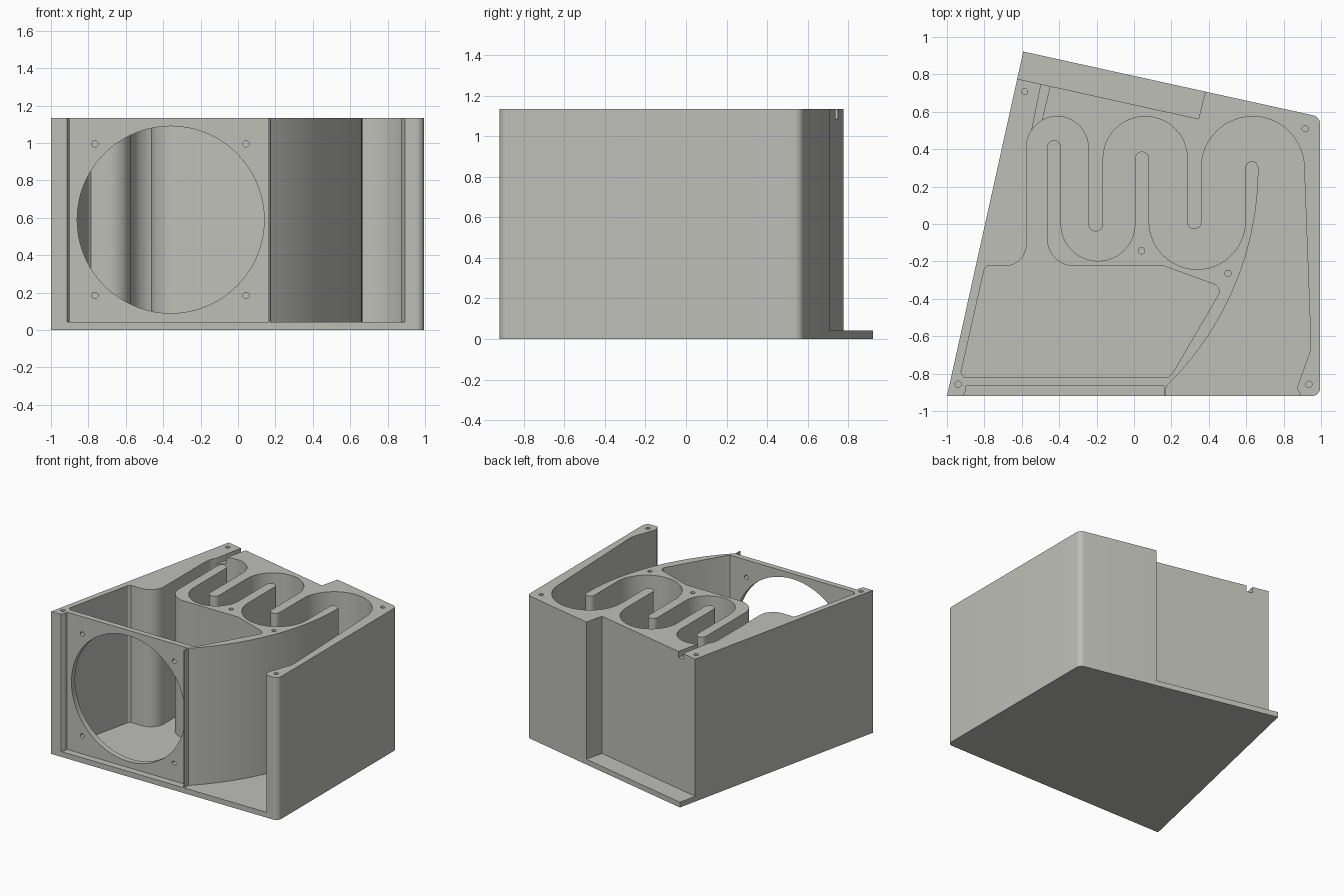
import bpy, bmesh, math
from mathutils import Matrix

if "Cube" in bpy.data.objects:
    bpy.data.objects.remove(bpy.data.objects["Cube"])

TOP, FLOOR = 1.133, 0.042

plastic = bpy.data.materials.new("light warm grey")
plastic.diffuse_color = (0.52, 0.52, 0.485, 1)
plastic.use_nodes = True
plastic.node_tree.nodes["Principled BSDF"].inputs["Base Color"].default_value = plastic.diffuse_color


def arc(cx, cy, r, a0, a1, n=24):
    """Points along an arc, angles in degrees."""
    return [(cx + r * math.cos(math.radians(a0 + (a1 - a0) * i / n)),
             cy + r * math.sin(math.radians(a0 + (a1 - a0) * i / n))) for i in range(n + 1)]


def add_object(name, bm):
    bmesh.ops.recalc_face_normals(bm, faces=bm.faces)
    me = bpy.data.meshes.new(name)
    bm.to_mesh(me)
    bm.free()
    me.materials.append(plastic)
    ob = bpy.data.objects.new(name, me)
    bpy.context.collection.objects.link(ob)
    return ob


def prism(name, outline, z0, z1):
    """Extrude a flat outline between two heights."""
    bm = bmesh.new()
    low = [bm.verts.new((x, y, z0)) for x, y in outline]
    high = [bm.verts.new((x, y, z1)) for x, y in outline]
    bm.faces.new(low)
    bm.faces.new(high)
    for i in range(len(low)):
        j = (i + 1) % len(low)
        bm.faces.new((low[i], low[j], high[j], high[i]))
    return add_object(name, bm)


def cylinder(name, centre, r, depth, along_y=False, n=24):
    bm = bmesh.new()
    m = Matrix.Translation(centre)
    if along_y:
        m = m @ Matrix.Rotation(math.pi / 2, 4, 'X')
    bmesh.ops.create_cone(bm, cap_ends=True, segments=n, radius1=r, radius2=r,
                          depth=depth, matrix=m)
    return add_object(name, bm)


def cut(body, cutter):
    cutter.hide_render = True
    mod = body.modifiers.new("cut", 'BOOLEAN')
    mod.operation = 'DIFFERENCE'
    mod.solver = 'EXACT'
    mod.object = cutter
    bpy.context.view_layer.objects.active = body
    bpy.ops.object.modifier_apply(modifier=mod.name)
    bpy.data.objects.remove(cutter)


# Full-height housing block with two rounded right corners
housing = prism("duct_housing",
                [(-1, -0.92)] + arc(0.952, -0.877, 0.043, -90, 0, 8)
                + arc(0.948, 0.535, 0.047, 0, 77, 8) + [(-0.592, 0.922)], 0, TOP)

# Fan chamber, winding channel and flared outlet in one pocket
inner_wall = (
    [(0.172, -0.97), (0.172, -0.88)]
    + arc(-0.965, 0.30, 1.63, -45.7, 0, 28)
    + arc(0.63, 0.30, 0.035, 0, 180, 12)
    + arc(0.3375, 0.015, 0.2575, 0, -180)
    + arc(0.0425, 0.35, 0.0375, 0, 180, 12)
    + arc(-0.1925, 0.0, 0.1975, 0, -180)
    + arc(-0.4275, 0.41, 0.0375, 0, 180, 12)
    + arc(-0.32, -0.08, 0.145, 180, 270, 12))
chamber = (
    [(0.16, -0.225)] + arc(0.415, -0.36, 0.04, 70, -30, 8)
    + [(0.205, -0.80), (0.185, -0.82), (-0.905, -0.82), (-0.925, -0.795),
       (-0.80, -0.24), (-0.785, -0.225)]
    + arc(-0.69, -0.11, 0.115, -90, 0, 12))
outer_wall = (
    arc(-0.41, 0.41, 0.165, 180, 0)
    + arc(-0.205, 0.0, 0.04, 180, 360, 12)
    + arc(0.06, 0.35, 0.225, 180, 0)
    + arc(0.3225, 0.01, 0.0375, 180, 360, 12)
    + arc(0.635, 0.30, 0.275, 180, 0)
    + [(0.945, -0.63), (0.943, -0.675), (0.875, -0.865), (0.875, -0.885),
       (0.893, -0.92), (0.893, -0.97)])
cut(housing, prism("channel_cutter", inner_wall + chamber + outer_wall, FLOOR, 1.3))

# Shallow recess for the fan on the front, and the step along the back
cut(housing, prism("fan_recess_cutter",
                   [(-0.93, -0.97), (-0.915, -0.92), (-0.90, -0.895), (-0.90, -0.865),
                    (0.163, -0.865), (0.163, -0.97)], FLOOR, 1.3))
cut(housing, prism("back_step_cutter",
                   [(-0.722, 0.798), (0.345, 0.562), (0.396, 0.77), (-0.6, 1.1)], FLOOR, 1.3))

# Cable groove in the top face
cut(housing, prism("groove_cutter",
                   [(-0.489, 0.785), (-0.438, 0.785), (-0.505, 0.50), (-0.557, 0.45)],
                   TOP - 0.048, 1.3))

# Round fan opening and its four screw holes
cut(housing, cylinder("fan_opening_cutter", (-0.36, -0.87, 0.59), 0.5, 0.14, True, 72))
for x in (-0.765, 0.043):
    for z in (0.185, 0.995):
        cut(housing, cylinder("fan_screw_cutter", (x, -0.87, z), 0.017, 0.13, True, 16))

# Lid screw holes in the top face
for x, y in ((-0.585, 0.708), (0.915, 0.51), (0.04, -0.143),
             (0.502, -0.265), (-0.94, -0.857), (0.935, -0.857)):
    cut(housing, cylinder("lid_screw_cutter", (x, y, TOP), 0.017, 0.4, False, 16))

# Smooth the curved walls, keep the edges sharp
bpy.ops.object.select_all(action='DESELECT')
housing.select_set(True)
bpy.context.view_layer.objects.active = housing
bpy.ops.object.shade_smooth_by_angle(angle=math.radians(30))
